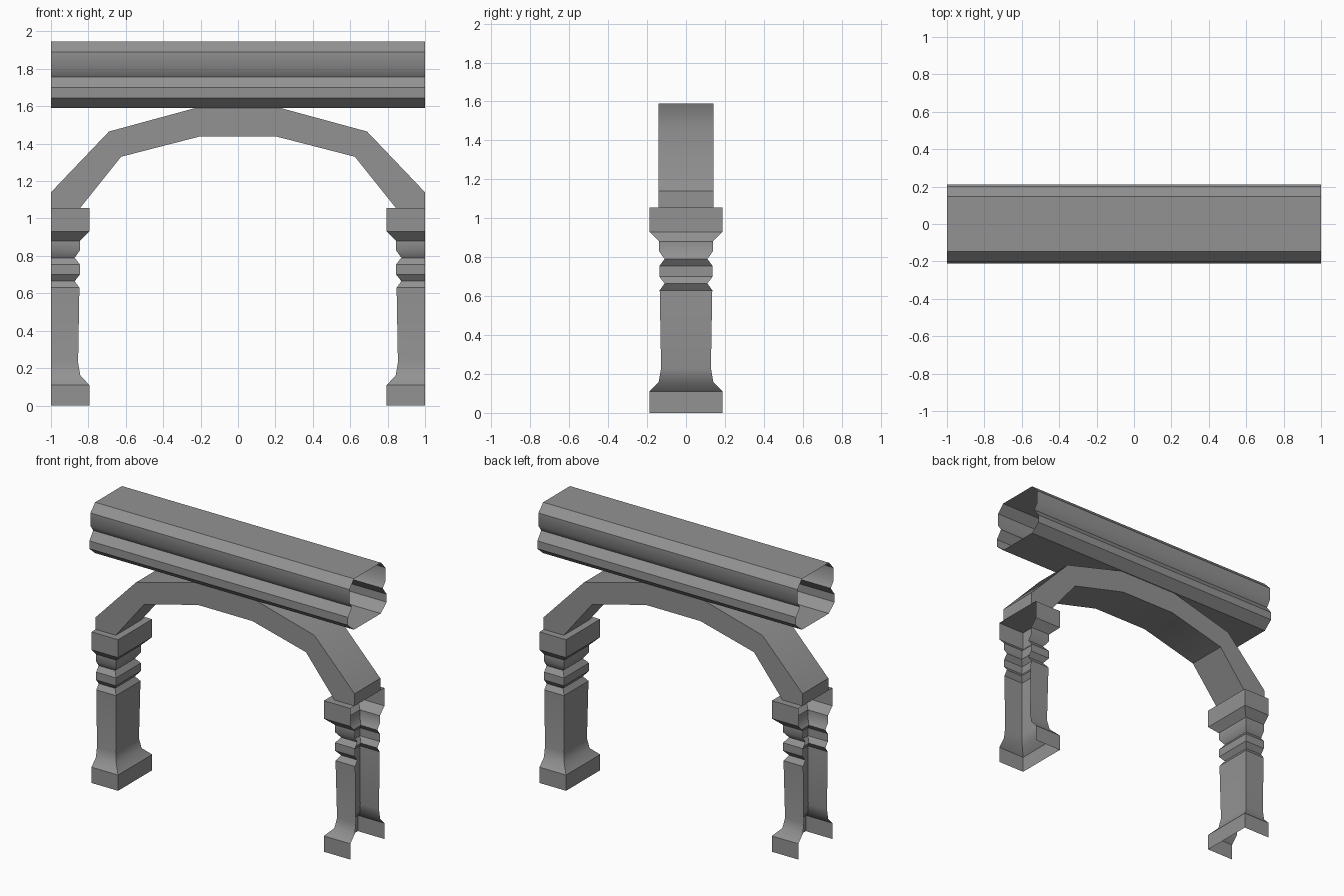
import bpy
import bmesh
import math

cube = bpy.data.objects.get("Cube")
if cube:
    bpy.data.objects.remove(cube, do_unlink=True)

# Single plain stone colour
stone = bpy.data.materials.new("grey_stone")
stone.use_nodes = True
GREY = (0.29, 0.29, 0.29, 1)
stone.diffuse_color = GREY
stone.node_tree.nodes["Principled BSDF"].inputs["Base Color"].default_value = GREY


def loft(name, rings, closed=True, cap_start=False, cap_end=False, flip=False):
    """Skin a list of matching rings with quads, optionally capping the ends."""
    bm = bmesh.new()
    rows = [[bm.verts.new(p) for p in ring] for ring in rings]
    count = len(rows[0])
    for low, high in zip(rows, rows[1:]):
        for i in range(count if closed else count - 1):
            j = (i + 1) % count
            bm.faces.new((low[i], low[j], high[j], high[i]))
    if cap_start:
        bm.faces.new(rows[0][::-1])
    if cap_end:
        bm.faces.new(rows[-1])
    if flip:
        bmesh.ops.reverse_faces(bm, faces=bm.faces[:])
    mesh = bpy.data.meshes.new(name)
    bm.to_mesh(mesh)
    bm.free()
    mesh.materials.append(stone)
    obj = bpy.data.objects.new(name, mesh)
    bpy.context.collection.objects.link(obj)
    bpy.ops.object.select_all(action="DESELECT")
    obj.select_set(True)
    bpy.context.view_layer.objects.active = obj
    bpy.ops.object.shade_smooth_by_angle(angle=math.radians(35))
    return obj


# Half pillars: moulded profile (half width, height), open on the outer side
pillar_profile = [
    (0.188, 0), (0.188, 0.11), (0.14, 0.16), (0.128, 0.23), (0.135, 0.63),
    (0.11, 0.665), (0.137, 0.70), (0.137, 0.755), (0.11, 0.79),
    (0.138, 0.83), (0.138, 0.88), (0.188, 0.93), (0.188, 1.055),
]
pillar_rings = []
for half, z in pillar_profile:
    inner = 1 - half - 0.017
    pillar_rings.append([(1, -half, z), (inner, -half, z), (inner, half, z), (1, half, z)])
pillars = loft("pillars", pillar_rings, closed=False, cap_end=True, flip=True)
pillars.modifiers.new("mirror", "MIRROR").use_axis[0] = True

# Faceted arch resting on the pillars
outer = [(-1, 1.055), (-1, 1.14), (-0.69, 1.465), (-0.23, 1.59)]
inner = [(-0.845, 1.055), (-0.625, 1.33), (-0.21, 1.437)]


def mirrored(points):
    return points + [(-x, z) for x, z in reversed(points)]


outline = mirrored(outer) + mirrored(inner)[::-1]
loft("arch", [[(x, y, z) for x, z in outline] for y in (-0.142, 0.142)],
     cap_start=True, cap_end=True)

# Moulded beam: hollow, open at both ends
beam_side = [
    (0.148, 1.945), (0.2, 1.89), (0.2, 1.80), (0.17, 1.757),
    (0.212, 1.70), (0.212, 1.645), (0.148, 1.59),
]
beam_outline = mirrored(beam_side)
loft("beam", [[(x, y, z) for y, z in beam_outline] for x in (-1, 1)], flip=True)
